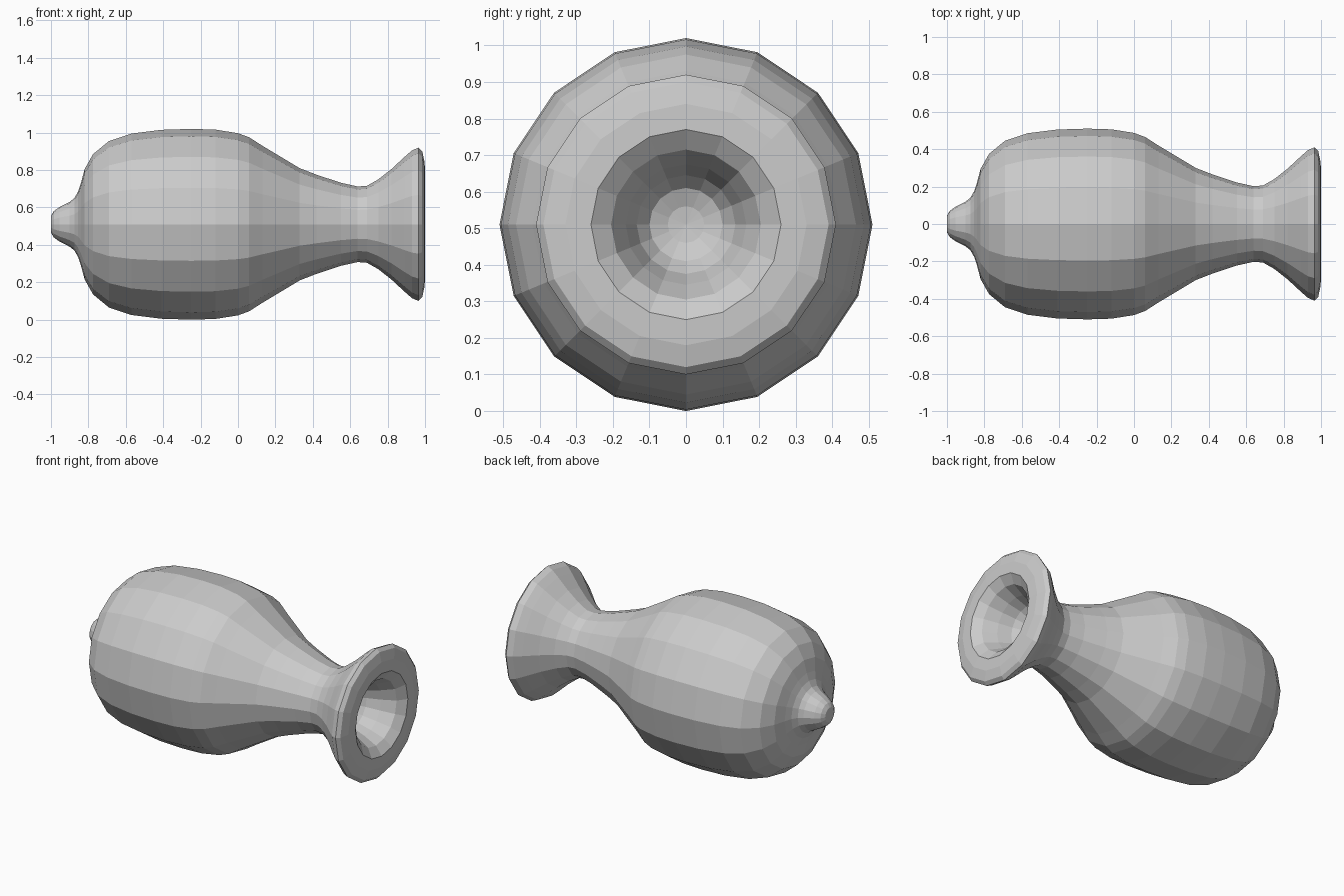
import bpy
import bmesh
from math import cos, sin, tau

default_cube = bpy.data.objects.get("Cube")
if default_cube:
    bpy.data.objects.remove(default_cube, do_unlink=True)

SIDES = 16
AXIS_HEIGHT = 0.51

# Profiles as (position along x, radius), running from the pointed tip to the cup
nose = [(-1, .045), (-.985, .07), (-.955, .092), (-.9, .12), (-.875, .14), (-.855, .175)]
belly = [(-.84, .22), (-.82, .295), (-.775, .375), (-.69, .445), (-.57, .485),
         (-.41, .505), (-.25, .51), (-.12, .506), (0, .487), (.06, .465)]
neck = [(.13, .42), (.23, .36), (.33, .30), (.42, .265), (.55, .222), (.64, .202), (.69, .206)]
flared_foot = [(.75, .24), (.82, .295), (.89, .36), (.93, .395), (.965, .41)]
rim = [(.985, .39), (.998, .33), (1, .26), (.96, .205)]
cup = [(.88, .165), (.8, .135), (.755, .1), (.735, .05)]


def add_ring(bm, x, radius):
    """One ring of vertices around the long axis."""
    angles = [tau * i / SIDES for i in range(SIDES)]
    return [bm.verts.new((x, radius * cos(a), AXIS_HEIGHT + radius * sin(a))) for a in angles]


def close_end(bm, ring, x):
    """Fan of triangles to a centre point."""
    centre = bm.verts.new((x, 0, AXIS_HEIGHT))
    for i, vert in enumerate(ring):
        bm.faces.new((vert, ring[(i + 1) % SIDES], centre))


def lathe(name, profile, start_x, end_x):
    """Turn a profile into a closed faceted solid."""
    bm = bmesh.new()
    rings = [add_ring(bm, x, radius) for x, radius in profile]
    for lower, upper in zip(rings, rings[1:]):
        for i in range(SIDES):
            j = (i + 1) % SIDES
            bm.faces.new((lower[i], lower[j], upper[j], upper[i]))
    close_end(bm, rings[0], start_x)
    close_end(bm, rings[-1], end_x)
    bmesh.ops.recalc_face_normals(bm, faces=bm.faces)
    mesh = bpy.data.meshes.new(name)
    bm.to_mesh(mesh)
    bm.free()
    obj = bpy.data.objects.new(name, mesh)
    bpy.context.collection.objects.link(obj)
    return obj


# Hollow-footed body lying on its side
lathe("bulb_body", nose + belly + neck + flared_foot + rim + cup, -1, .73)
